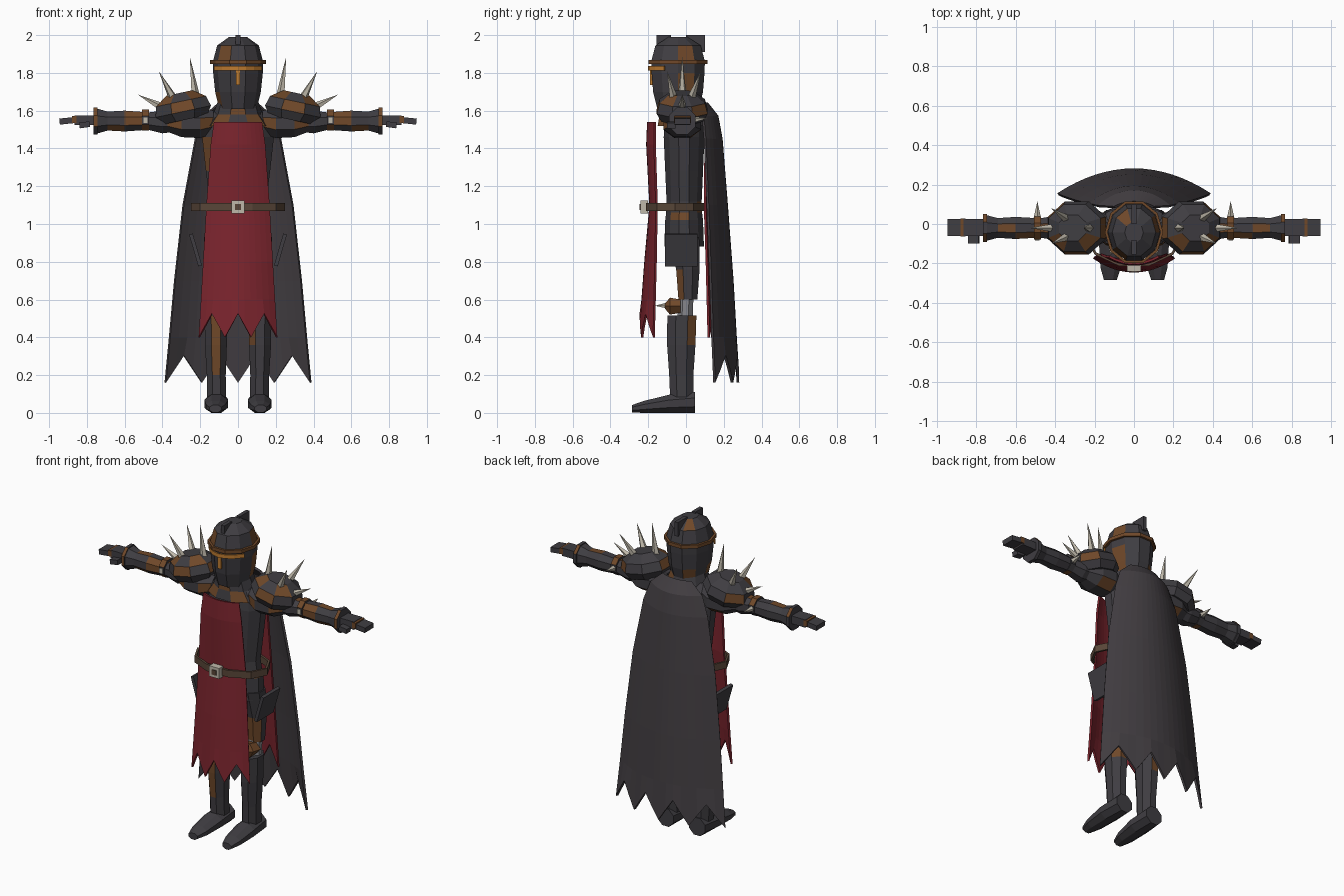
import bpy, bmesh
from math import sin, cos, pi, radians
from mathutils import Matrix, Vector

cube = bpy.data.objects.get("Cube")
if cube:
    bpy.data.objects.remove(cube, do_unlink=True)


def material(name, r, g, b):
    m = bpy.data.materials.new(name)
    m.use_nodes = True
    m.diffuse_color = (r, g, b, 1)
    m.node_tree.nodes["Principled BSDF"].inputs["Base Color"].default_value = (r, g, b, 1)
    return m


STEEL = material("dark steel", .05, .047, .054)
RUST = material("rust", .16, .065, .022)
RED = material("red cloth", .20, .018, .027)
CAPE = material("cape cloth", .054, .047, .053)
LEATHER = material("leather", .10, .062, .04)
BONE = material("bone", .52, .48, .40)
GOLD = material("gold", .52, .20, .03)
MAIL = material("pale mail", .24, .24, .26)


def finish(name, bm, mats, s=1, thick=0):
    """Mirror to side s, fix normals and link the part."""
    if s < 0:
        bmesh.ops.scale(bm, vec=(-1, 1, 1), verts=bm.verts)
    bmesh.ops.recalc_face_normals(bm, faces=bm.faces)
    me = bpy.data.meshes.new(name)
    bm.to_mesh(me)
    bm.free()
    for m in mats:
        me.materials.append(m)
    ob = bpy.data.objects.new(name, me)
    bpy.context.collection.objects.link(ob)
    if thick:
        mod = ob.modifiers.new("thickness", 'SOLIDIFY')
        mod.thickness, mod.offset = thick, 0
    return ob


def loft(name, axis, rings, n, mat=STEEL, patches=(), s=1, place=None, thick=0):
    """Rings are (position, centre a, centre b, radius a, radius b); face 0 points to -b."""
    bm = bmesh.new()
    loops = []
    for t, ca, cb, ra, rb in rings:
        loop = []
        for j in range(n):
            a = -pi / 2 + 2 * pi * (j - .5) / n
            u = ca + ra * cos(a) / cos(pi / n)
            v = cb + rb * sin(a) / cos(pi / n)
            loop.append(bm.verts.new({'X': (t, u, v), 'Y': (u, t, v), 'Z': (u, v, t)}[axis]))
        loops.append(loop)
    for i, (low, high) in enumerate(zip(loops, loops[1:])):
        for j in range(n):
            k = (j + 1) % n
            f = bm.faces.new((low[j], low[k], high[k], high[j]))
            f.material_index = int((i, j) in patches)
    if not thick:
        bm.faces.new(loops[0])
        bm.faces.new(loops[-1])
    if place:
        bm.transform(place)
    return finish(name, bm, (mat, RUST), s, thick)


def box(name, lo, hi, mat=STEEL, s=1, tilt=0):
    """Box between two corners, tilted about y in degrees."""
    lo, hi = Vector(lo), Vector(hi)
    bm = bmesh.new()
    bmesh.ops.create_cube(bm, size=1)
    bm.transform(Matrix.Translation((lo + hi) / 2) @ Matrix.Rotation(radians(tilt), 4, 'Y')
                 @ Matrix.Diagonal((*(hi - lo), 1)))
    return finish(name, bm, (mat,), s)


def spike(name, base, tip, r, s=1):
    base, tip = Vector(base), Vector(tip)
    d = tip - base
    bm = bmesh.new()
    bmesh.ops.create_cone(bm, cap_ends=True, segments=5, radius1=r, radius2=0, depth=d.length)
    bm.transform(Matrix.Translation((base + tip) / 2) @ d.to_track_quat('Z', 'Y').to_matrix().to_4x4())
    return finish(name, bm, (BONE,), s)


def sheet(name, rows, cols, mat, teeth=0, depth=0, thick=.012):
    """Curved cloth from rows of (z, half width, middle y, edge y) with a ragged hem."""
    bm = bmesh.new()
    grid = []
    for i, (z, hw, ym, ye) in enumerate(rows):
        line = []
        for c in range(cols + 1):
            u = 2 * c / cols - 1
            notch = 0
            if teeth and i == len(rows) - 1:
                notch = depth * (1 - abs(2 * ((c / cols * teeth) % 1) - 1))
            line.append(bm.verts.new((u * hw, ym + (ye - ym) * u * u, z + notch)))
        grid.append(line)
    for a, b in zip(grid, grid[1:]):
        for c in range(cols):
            bm.faces.new((a[c], a[c + 1], b[c + 1], b[c]))
    return finish(name, bm, (mat,), 1, thick)


# Head
HY = -.042
loft("helmet", 'Z', [(1.61, 0, HY, .095, .11), (1.7, 0, HY, .115, .132), (1.8, 0, HY, .125, .14),
                     (1.86, 0, HY, .126, .142), (1.945, 0, HY, .105, .12), (1.99, 0, HY, .045, .05)],
     10, patches={(3, 9), (3, 3), (4, 6), (0, 8), (0, 3), (0, 6), (1, 3)})
loft("brow_band", 'Z', [(1.846, 0, HY, .134, .15), (1.868, 0, HY, .134, .15)], 10, RUST, thick=.014)
sheet("visor", [(1.836, .125, -.197, -.115), (1.812, .125, -.197, -.115)], 6, GOLD, thick=.008)
box("visor_nose", (-.011, -.19, 1.735), (.011, -.17, 1.815), GOLD)
box("crest_front", (-.012, -.155, 1.91), (.012, -.08, 2))
box("crest_back", (-.012, .0, 1.91), (.012, .1, 2))

# Body
loft("gorget", 'Z', [(1.52, 0, -.02, .17, .13), (1.58, 0, -.025, .125, .115), (1.67, 0, -.035, .095, .1)],
     10, patches={(0, 1), (0, 9), (1, 0), (1, 4)})
loft("torso", 'Z', [(.88, 0, -.01, .175, .105), (1.02, 0, -.01, .17, .1), (1.06, 0, -.01, .16, .095),
                    (1.12, 0, -.01, .15, .093), (1.28, 0, -.01, .17, .1), (1.46, 0, -.01, .19, .108),
                    (1.56, 0, -.01, .18, .1), (1.61, 0, -.01, .1, .08)],
     12, patches={(1, 2), (1, 3), (1, 10), (1, 9), (4, 10), (4, 11), (2, 5)})
loft("belt", 'Z', [(1.068, 0, -.058, .23, .148), (1.112, 0, -.058, .23, .148)], 10, LEATHER, thick=.014)
box("buckle", (-.035, -.242, 1.056), (.035, -.2, 1.124), BONE)
box("buckle_centre", (-.016, -.246, 1.074), (.016, -.24, 1.106), LEATHER)

# Cloth
sheet("front_tabard", [(1.54, .125, -.2, -.165), (1.42, .142, -.205, -.165), (1.1, .165, -.188, -.155),
                       (.8, .182, -.215, -.16), (.6, .193, -.23, -.165), (.4, .205, -.24, -.17)],
      12, RED, 3, .125)
sheet("back_tabard", [(1.54, .125, .12, .105), (1.1, .165, .115, .1), (.8, .182, .125, .11),
                      (.6, .193, .132, .115), (.4, .205, .14, .12)], 12, RED, 3, .125)
sheet("cape", [(1.64, .1, .11, .085), (1.57, .18, .165, .09), (1.45, .225, .187, .1), (1.1, .29, .215, .115),
               (.7, .335, .245, .13), (.4, .362, .262, .14), (.16, .385, .275, .15)],
      16, CAPE, 4, .145, .014)

for s, side in ((1, "left"), (-1, "right")):
    # Shoulders
    tilt = Matrix.Translation((.295, -.02, 1.62)) @ Matrix.Rotation(radians(12), 4, 'Y')
    loft(side + "_pauldron", 'Z', [(-.07, 0, 0, .12, .11), (-.025, 0, 0, .15, .135), (.03, 0, 0, .135, .12),
                                   (.075, 0, 0, .07, .065)], 8,
         patches={(1, 0), (1, 6), (2, 7), (2, 1), (0, 2), (1, 3)}, s=s, place=tilt)
    loft(side + "_shoulder_ball", 'X', [(.13, -.02, 1.54, .06, .06), (.2, -.02, 1.53, .1, .075),
                                        (.3, -.02, 1.53, .1, .07), (.39, -.02, 1.54, .05, .045)], 8,
         patches={(0, 6), (1, 1), (2, 6)}, s=s)
    spike(side + "_tall_spike", (.225, -.02, 1.67), (.255, -.02, 1.885), .025, s)
    for y, tag in ((-.06, "front"), (.06, "back")):
        spike(f"{side}_{tag}_spike", (.335, y * .7 - .02, 1.65), (.42, y * 1.5 - .01, 1.81), .026, s)
    spike(side + "_outer_spike", (.39, -.02, 1.61), (.53, -.02, 1.685), .026, s)

    # Arms
    loft(side + "_upper_arm", 'X', [(.32, -.02, 1.54, .055, .05), (.4, -.02, 1.54, .062, .06),
                                    (.48, -.02, 1.545, .048, .045)], 8, patches={(1, 4)}, s=s)
    loft(side + "_elbow_band", 'X', [(.472, -.02, 1.55, .058, .055), (.508, -.02, 1.55, .058, .055)], 8,
         patches={(0, 0), (0, 3), (0, 4), (0, 5), (0, 7)}, s=s)
    spike(side + "_elbow_spike", (.49, .03, 1.55), (.49, .115, 1.56), .02, s)
    box(side + "_elbow_stud", (.479, -.084, 1.535), (.501, -.07, 1.565), BONE, s)
    loft(side + "_forearm", 'X', [(.5, -.02, 1.545, .05, .048), (.6, -.02, 1.545, .056, .055),
                                  (.69, -.02, 1.545, .05, .05), (.76, -.02, 1.545, .068, .07)], 8,
         patches={(0, 5), (0, 6), (1, 4), (1, 7)}, s=s)
    loft(side + "_cuff", 'X', [(.745, -.02, 1.545, .07, .072), (.766, -.02, 1.545, .07, .072)], 8,
         patches={(0, 5), (0, 6), (0, 3)}, s=s)
    box(side + "_palm", (.76, -.06, 1.525), (.865, .025, 1.575), STEEL, s)
    box(side + "_knuckles", (.855, -.064, 1.535), (.88, .027, 1.572), RUST, s)
    box(side + "_fingers", (.87, -.062, 1.53), (.945, .025, 1.562), STEEL, s, 6)
    box(side + "_thumb", (.785, -.1, 1.51), (.84, -.055, 1.54), STEEL, s, 8)

    # Hips and legs
    box(side + "_hip_plate", (.215, -.11, .775), (.235, .06, .95), STEEL, s, 16)
    loft(side + "_thigh", 'Z', [(.6, .115, .01, .055, .05), (.76, .112, .01, .068, .062),
                                (.93, .1, -.01, .08, .08)], 8,
         patches={(0, 0), (0, 7), (0, 1), (1, 4)}, s=s)
    loft(side + "_knee_mail", 'Z', [(.49, .117, -.005, .045, .04), (.63, .117, .0, .045, .04)], 8, MAIL, s=s)
    loft(side + "_knee_cop", 'Y', [(-.11, .117, .565, .018, .015), (-.085, .117, .565, .045, .045),
                                   (-.03, .117, .565, .058, .035)], 6, RUST, s=s)
    spike(side + "_knee_spike", (.117, -.09, .567), (.117, -.165, .567), .02, s)
    loft(side + "_greave", 'Z', [(.08, .113, -.022, .05, .062), (.2, .115, -.025, .05, .064),
                                 (.36, .117, -.025, .058, .075), (.515, .117, -.022, .06, .077)], 8,
         patches={(2, 0), (1, 0), (2, 4)} if s < 0 else {(2, 7), (2, 3), (2, 4)}, s=s)
    loft(side + "_boot", 'Y', [(-.285, .12, .022, .032, .02), (-.22, .118, .032, .052, .032),
                               (-.09, .115, .048, .063, .048), (.048, .112, .056, .056, .056)], 8, s=s)
